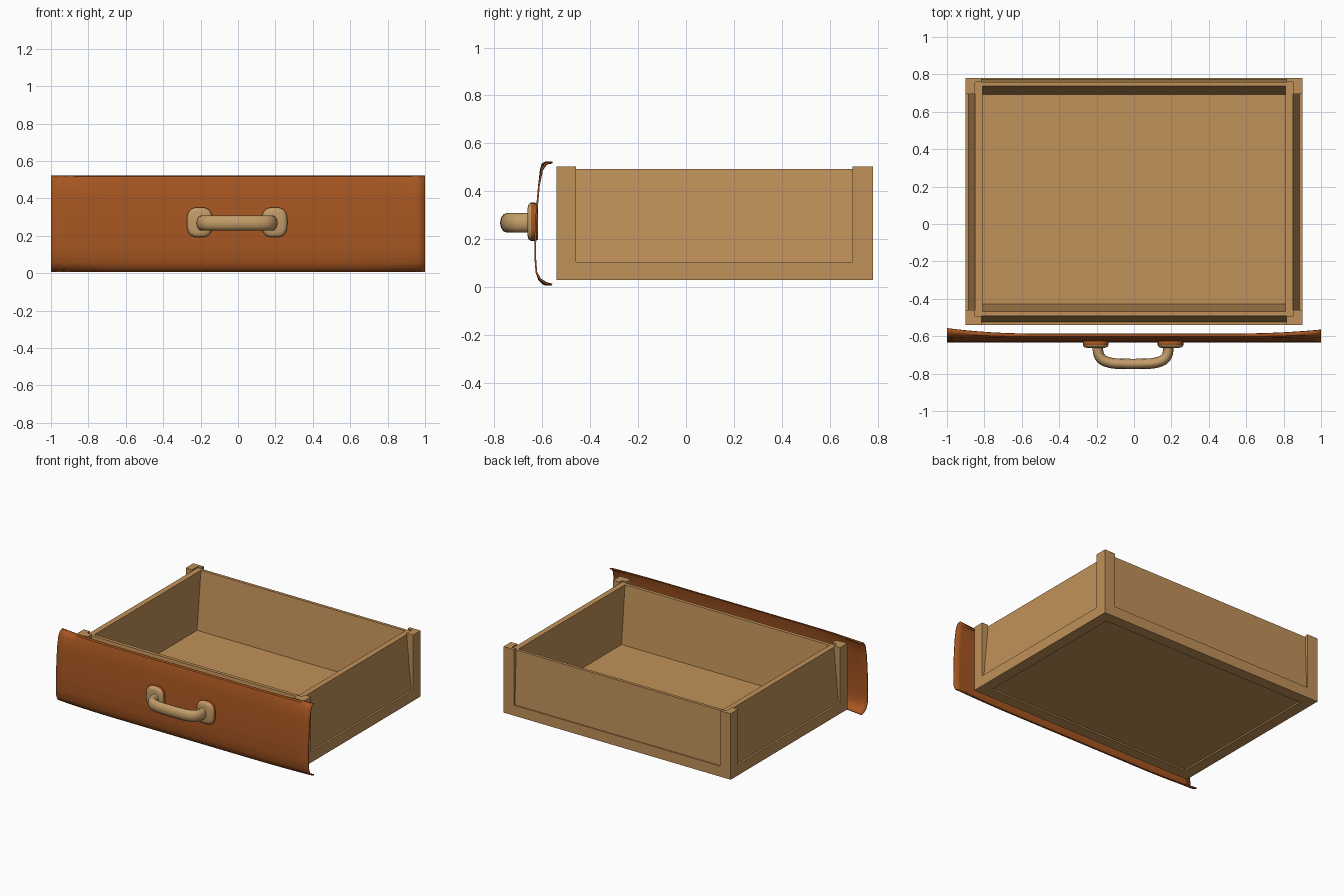
import bpy, bmesh, math

if "Cube" in bpy.data.objects:
    bpy.data.objects.remove(bpy.data.objects["Cube"])


def material(name, rgb):
    m = bpy.data.materials.new(name)
    m.use_nodes = True
    m.diffuse_color = (*rgb, 1)
    bsdf = next(n for n in m.node_tree.nodes if n.type == 'BSDF_PRINCIPLED')
    bsdf.inputs["Base Color"].default_value = (*rgb, 1)
    return m


TAN = material("tan wood", (0.53, 0.285, 0.10))
RUST = material("rust brown wood", (0.38, 0.092, 0.015))
PALE = material("pale handle wood", (0.54, 0.33, 0.14))


def finish(name, bm, mats, smooth=False):
    bmesh.ops.recalc_face_normals(bm, faces=bm.faces)
    me = bpy.data.meshes.new(name)
    bm.to_mesh(me)
    bm.free()
    for m in mats:
        me.materials.append(m)
    ob = bpy.data.objects.new(name, me)
    bpy.context.collection.objects.link(ob)
    if smooth:
        shade(ob)
    return ob


def shade(ob):
    bpy.ops.object.select_all(action='DESELECT')
    ob.select_set(True)
    bpy.context.view_layer.objects.active = ob
    bpy.ops.object.shade_smooth_by_angle(angle=math.radians(45))


def loft(bm, rings):
    """Skin closed rings of points and cap both ends."""
    loops = [[bm.verts.new(p) for p in ring] for ring in rings]
    n = len(loops[0])
    for a, b in zip(loops, loops[1:]):
        for i in range(n):
            j = (i + 1) % n
            bm.faces.new((a[i], a[j], b[j], b[i]))
    bm.faces.new(loops[0][::-1])
    bm.faces.new(loops[-1])


def rect(x, y0, y1, z):
    return [(-x, y0, z), (x, y0, z), (x, y1, z), (-x, y1, z)]


# Drawer box: recessed underside, ledge, sloping panels, rim, tapered inside
bm = bmesh.new()
loft(bm, [
    rect(0.815, -0.455, 0.695, 0.038),
    rect(0.82, -0.46, 0.70, 0.03),
    rect(0.90, -0.54, 0.78, 0.03),
    rect(0.90, -0.54, 0.78, 0.105),
    rect(0.886, -0.525, 0.772, 0.105),
    rect(0.85, -0.492, 0.758, 0.493),
    rect(0.81, -0.467, 0.737, 0.493),
    rect(0.81, -0.427, 0.693, 0.08),
])
finish("drawer_box", bm, [TAN])

# L-shaped corner posts standing proud of the panels
for side, sx in (("left", 1), ("right", -1)):
    for end, outer, inner, step in (("front", -0.54, -0.492, -0.46),
                                    ("back", 0.78, 0.758, 0.695)):
        shape = [(0.9, outer), (0.9, step), (0.85, step),
                 (0.85, inner), (0.815, inner), (0.815, outer)]
        bm = bmesh.new()
        loft(bm, [[(sx * x, y, z) for x, y in shape] for z in (0.10, 0.503)])
        finish(f"{end}_{side}_post", bm, [TAN])

# Bowed drawer front: curled top and bottom lips that flare at the ends
profile = [(-0.588, 0.523), (-0.602, 0.517), (-0.610, 0.49), (-0.618, 0.42),
           (-0.626, 0.33), (-0.632, 0.22), (-0.633, 0.12), (-0.628, 0.06),
           (-0.617, 0.03), (-0.603, 0.014), (-0.59, 0.007)]
bm = bmesh.new()
rows = []
COLUMNS = 40
for c in range(COLUMNS + 1):
    x = -1 + 2 * c / COLUMNS
    flare = max(0, abs(x) - 0.55) / 0.45
    flare = flare ** 2 * (0.030 if x < 0 else 0.022)
    row = []
    for i, (y, z) in enumerate(profile):
        lip = max(0, abs(i / (len(profile) - 1) - 0.5) * 2 - 0.5) * 2
        row.append(bm.verts.new((x, y + flare * lip, z)))
    rows.append(row)
for a, b in zip(rows, rows[1:]):
    for i in range(len(profile) - 1):
        bm.faces.new((a[i], a[i + 1], b[i + 1], b[i]))
front = finish("drawer_front", bm, [RUST], True)
# Make the outside face forward, then thicken inward
if front.data.polygons[len(profile) // 2].normal.y > 0:
    front.data.flip_normals()
solid = front.modifiers.new("thickness", 'SOLIDIFY')
solid.thickness = 0.007
solid.offset = -1

# Handle rosettes: rounded plates with a soft front edge
for side, cx in (("left", 0.195), ("right", -0.205)):
    bm = bmesh.new()
    rings = []
    for y, s in ((-0.618, 0.92), (-0.632, 1), (-0.648, 1),
                 (-0.658, 0.9), (-0.662, 0.7)):
        ring = []
        for k in range(24):
            a = math.tau * k / 24
            c, d = math.cos(a), math.sin(a)
            ring.append((cx + 0.069 * s * math.copysign(abs(c) ** 0.7, c), y,
                         0.272 + 0.08 * s * math.copysign(abs(d) ** 0.7, d)))
        rings.append(ring)
    loft(bm, rings)
    rosette = finish(f"{side}_handle_rosette", bm, [PALE, RUST], True)
    for p in rosette.data.polygons:
        p.material_index = 1 if p.center.y > -0.642 else 0

# Bail handle: oval tube along a rounded U
half = [(0.185, -0.635), (0.188, -0.675), (0.172, -0.718),
        (0.125, -0.741), (0.06, -0.747)]
path = [(-x - 0.005, y) for x, y in half] + [(x - 0.005, y) for x, y in half[::-1]]
curve = bpy.data.curves.new("handle_path", 'CURVE')
curve.dimensions = '3D'
curve.bevel_depth = 0.028
curve.bevel_resolution = 4
curve.use_fill_caps = True
spline = curve.splines.new('BEZIER')
spline.bezier_points.add(len(path) - 1)
for bp, (x, y) in zip(spline.bezier_points, path):
    bp.co = (x, y, 0)
    bp.handle_left_type = bp.handle_right_type = 'AUTO'
spline.resolution_u = 5
temp = bpy.data.objects.new("handle_path", curve)
bpy.context.collection.objects.link(temp)
bpy.context.view_layer.update()
graph = bpy.context.evaluated_depsgraph_get()
mesh = bpy.data.meshes.new_from_object(temp.evaluated_get(graph))
bpy.data.objects.remove(temp)
for v in mesh.vertices:
    v.co.z = v.co.z * 1.45 + 0.268
mesh.materials.clear()
mesh.materials.append(PALE)
handle = bpy.data.objects.new("handle_bar", mesh)
bpy.context.collection.objects.link(handle)
shade(handle)
